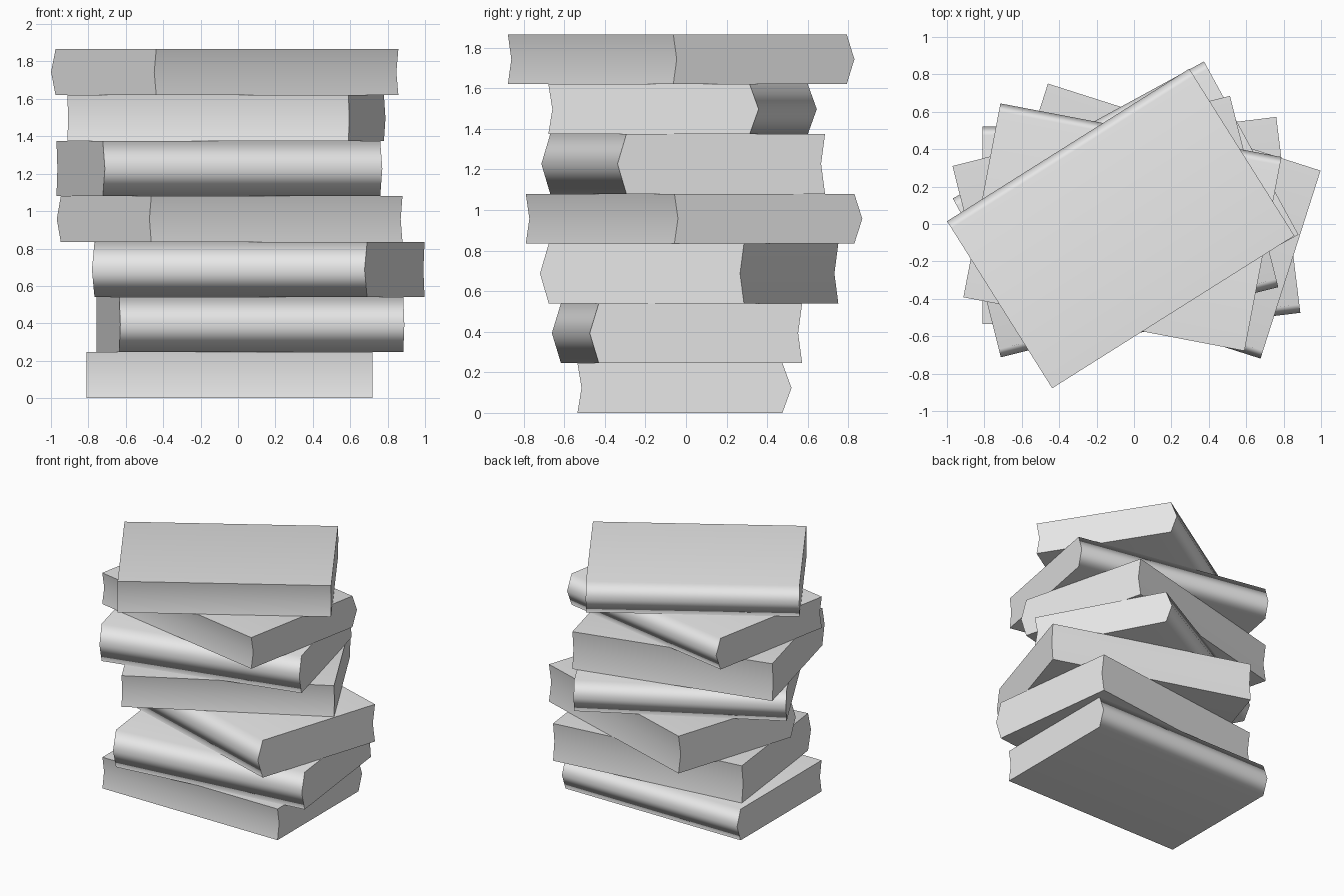
import bpy
import bmesh
from math import radians

cube = bpy.data.objects.get("Cube")
if cube:
    bpy.data.objects.remove(cube, do_unlink=True)

LENGTH, WIDTH = 1.53, 1.01
BULGE, HOLLOW = 0.045, 0.02      # rounded spine, hollow page edge

grey = bpy.data.materials.new("light_grey")
grey.use_nodes = True
GREY = (0.8, 0.8, 0.8, 1)
grey.diffuse_color = GREY
grey.node_tree.nodes["Principled BSDF"].inputs["Base Color"].default_value = GREY


def make_book(name, x, y, z, thickness, angle):
    """Extrude the book's end outline along x; the spine faces +y before turning."""
    w, t = WIDTH / 2, thickness
    outline = [(-w, 0), (w, 0), (w + BULGE, t / 2), (w, t), (-w, t), (HOLLOW - w, t / 2)]
    bm = bmesh.new()
    end = bm.faces.new([bm.verts.new((-LENGTH / 2, py, pz)) for py, pz in outline])
    ext = bmesh.ops.extrude_face_region(bm, geom=[end], use_keep_orig=True)
    moved = [g for g in ext["geom"] if isinstance(g, bmesh.types.BMVert)]
    bmesh.ops.translate(bm, verts=moved, vec=(LENGTH, 0, 0))
    bmesh.ops.recalc_face_normals(bm, faces=bm.faces)

    # Covers flow smoothly into the spine; ends and page-side cover edges stay crisp
    for face in bm.faces:
        face.smooth = abs(face.normal.x) < 0.5
    for edge in bm.edges:
        a, b = edge.verts
        at_end = abs(a.co.x - b.co.x) < 0.1
        page_corner = a.co.y < HOLLOW / 2 - w
        edge.smooth = not (at_end or page_corner)

    mesh = bpy.data.meshes.new(name)
    bm.to_mesh(mesh)
    bm.free()
    mesh.materials.append(grey)
    book = bpy.data.objects.new(name, mesh)
    bpy.context.collection.objects.link(book)
    book.location = (x, y, z)
    book.rotation_euler.z = radians(angle)

    # Large flat covers dominate the shading of the spine corners
    mod = book.modifiers.new("cover_shading", "WEIGHTED_NORMAL")
    mod.mode = "FACE_AREA"
    mod.weight = 50
    mod.keep_sharp = True


# Stack from the bottom up: centre x, centre y, thickness, turn
THIN, THICK = 0.246, 0.294
stack = [
    (-0.045, -0.03, THIN, 0),
    (0.063, -0.022, THICK, 187),
    (0.115, 0.037, THICK, 162.3),
    (-0.034, 0.02, THIN, 28.6),
    (-0.105, 0.008, THICK, 194.2),
    (-0.066, -0.039, THIN, -10.8),
    (-0.059, -0.043, THIN, 32.2),
]
height = 0
for i, (x, y, thickness, angle) in enumerate(stack):
    make_book(f"book_{i + 1}", x, y, height, thickness, angle)
    height += thickness
